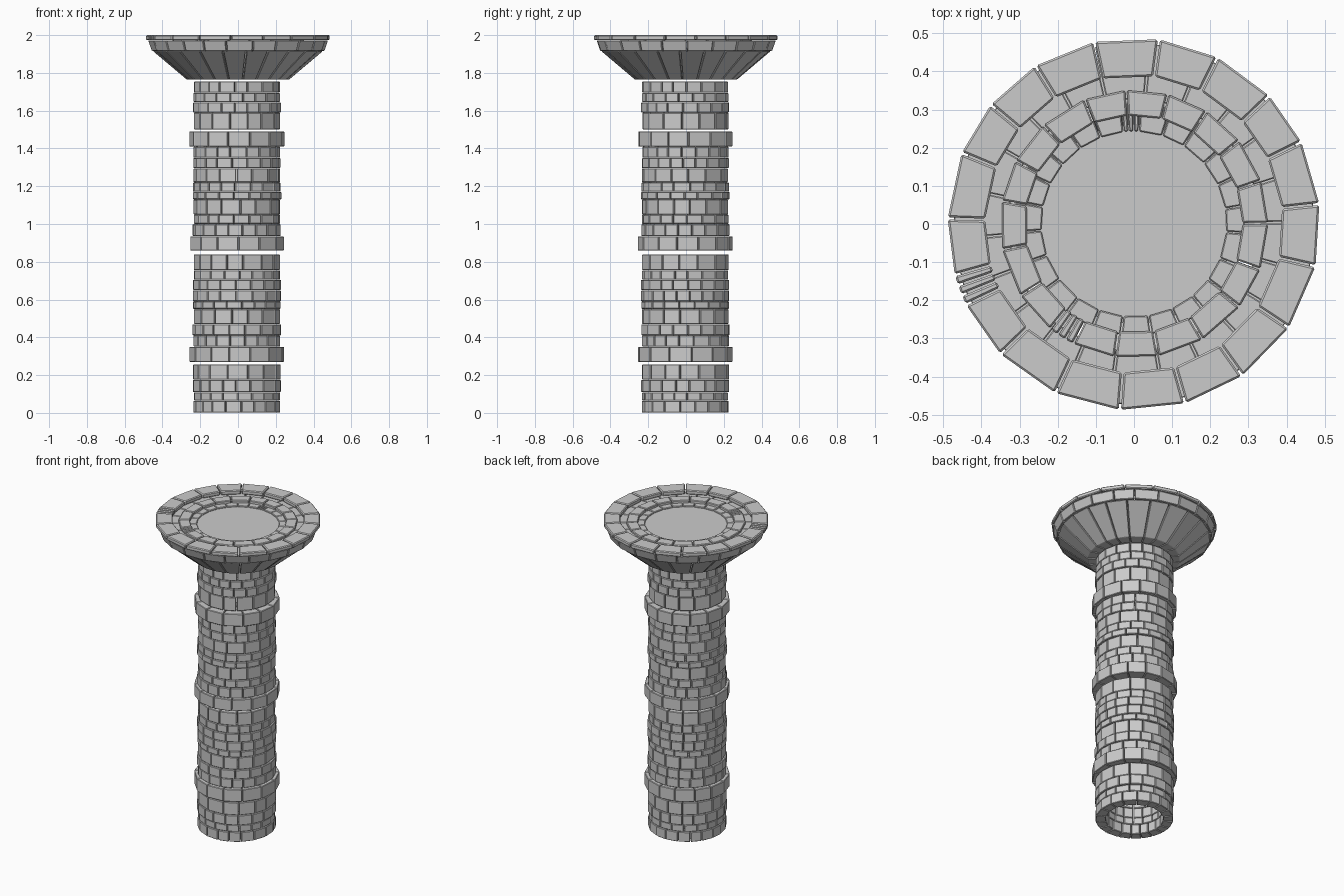
import bpy, bmesh, random
from math import sin, cos, pi

if "Cube" in bpy.data.objects:
    bpy.data.objects.remove(bpy.data.objects["Cube"])

random.seed(7)


def link(bm, name, bevel=0.0):
    bmesh.ops.recalc_face_normals(bm, faces=bm.faces)
    if bevel:
        bmesh.ops.bevel(bm, geom=list(bm.edges), offset=bevel, segments=1,
                        affect='EDGES', clamp_overlap=True)
    me = bpy.data.meshes.new(name)
    bm.to_mesh(me)
    bm.free()
    ob = bpy.data.objects.new(name, me)
    bpy.context.collection.objects.link(ob)
    return ob


def block(bm, profile, a0, a1):
    """One straight-sided stone: an (r, z) profile spanning two angles."""
    ends = [[bm.verts.new((r * cos(a), r * sin(a), z)) for r, z in profile]
            for a in (a0, a1)]
    n = len(profile)
    bm.faces.new(ends[0])
    bm.faces.new(ends[1][::-1])
    for i in range(n):
        j = (i + 1) % n
        bm.faces.new((ends[0][i], ends[1][i], ends[1][j], ends[0][j]))


def ring(name, profile, n, gap=0.004, jitter=0.1, phase=None, slivers=None, bevel=0.003):
    """A circle of stones; the 'slivers' stone is cut into three thin ones."""
    bm = bmesh.new()
    phase = random.uniform(0, 2 * pi) if phase is None else phase
    widths = [random.uniform(1 - jitter, 1 + jitter) for _ in range(n)]
    if slivers:
        widths[0:1] = [slivers] * 3
    k = 2 * pi / sum(widths)
    half = gap / 2 / max(r for r, z in profile)
    a = phase
    for w in widths:
        block(bm, profile, a + half, a + w * k - half)
        a += w * k
    return link(bm, name, bevel)


def box(r0, r1, z0, z1):
    return [(r0, z0), (r1, z0), (r1, z1), (r0, z1)]


# Shaft courses: heights listed per section, each section topped by a band
sections = [
    ([0, .065, .11, .175, .258], (.27, .35)),
    ([.35, .41, .47, .55, .59, .65, .705, .755, .84], (.86, .935)),
    ([.935, 1.0, 1.05, 1.13, 1.17, 1.22, 1.295, 1.35, 1.41], (1.41, 1.49)),
    ([1.50, 1.59, 1.645, 1.695, 1.755], None),
]
shaft = []
for s, (levels, band) in enumerate(sections):
    for i, (z0, z1) in enumerate(zip(levels, levels[1:])):
        tall = z1 - z0 > .07
        shaft.append(ring(f"shaft_course_{s}_{i}",
                          box(.17, .232 + random.uniform(-.004, .004), z0 + .001, z1 - .001),
                          15 if tall else 19, jitter=.15))
    if band:
        shaft.append(ring(f"shaft_band_{s}", box(.18, .252, *band), 14))
for ob in shaft:
    ob.location = (-.006, -.004, 0)

# Flared capital of wedge stones, with the upright rim course above it
ring("capital_flare", [(.20, 1.765), (.272, 1.765), (.45, 1.915), (.32, 1.915)],
     22, gap=.006)
ring("capital_rim", [(.33, 1.917), (.458, 1.917), (.477, 1.972), (.33, 1.972)],
     22, gap=.005)

# Paving rings on top
ring("top_outer_curb", box(.39, .488, 1.973, 2.0), 19, gap=.006,
     phase=3.42, slivers=.17, bevel=.005)
ring("top_inner_curb", box(.285, .351, 1.955, 1.985), 19, gap=.005,
     phase=4.04, slivers=.2, bevel=.004)
ring("top_inner_course", box(.243, .292, 1.93, 1.968), 24, phase=1.52, slivers=.2)

# Flat floor slab in the middle
bm = bmesh.new()
bmesh.ops.create_cone(bm, cap_ends=True, segments=32, radius1=.262, radius2=.262, depth=.02)
link(bm, "top_floor").location.z = 1.95
